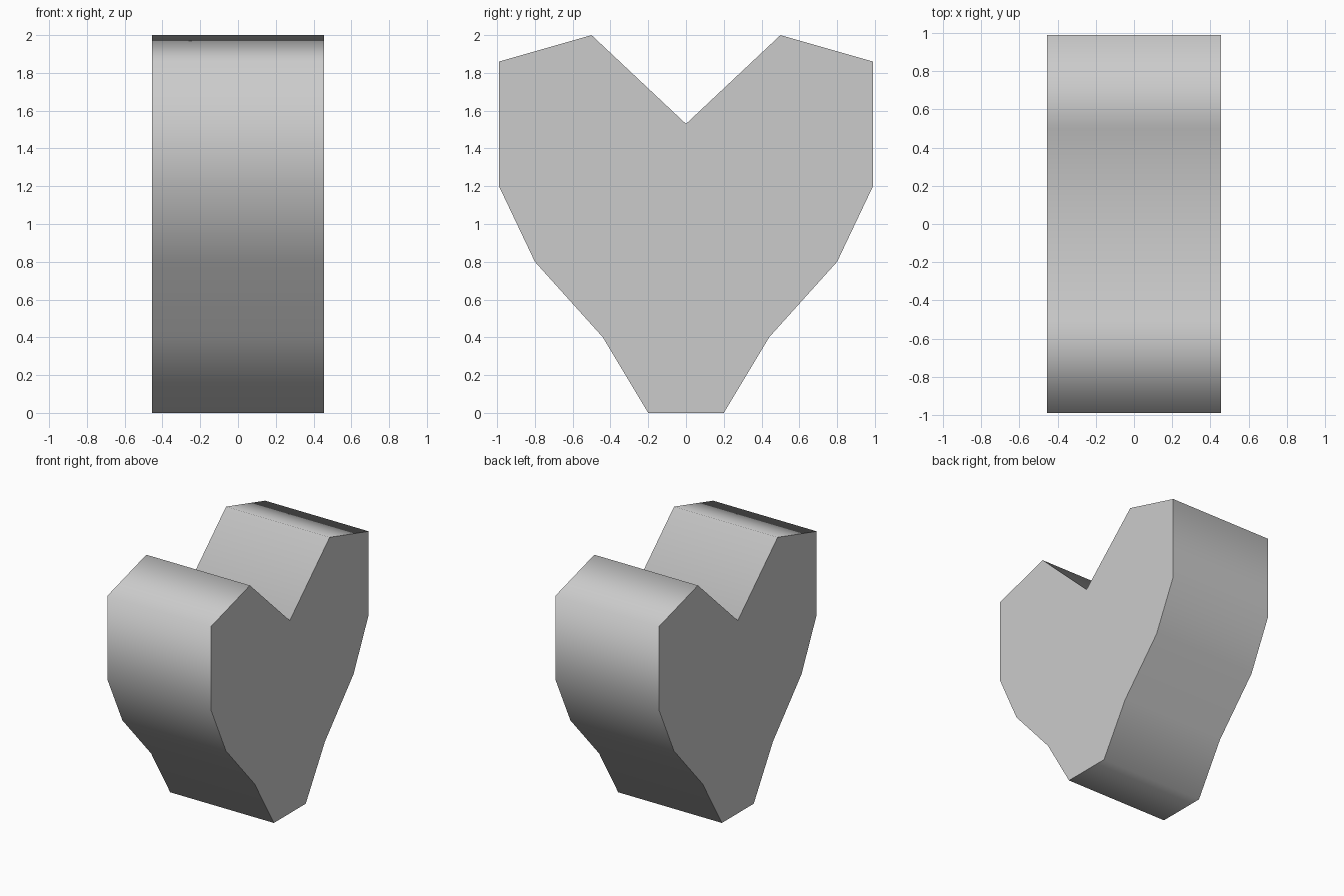
import bpy
import bmesh
import math

if "Cube" in bpy.data.objects:
    bpy.data.objects.remove(bpy.data.objects["Cube"])

HALF_WIDTH = 0.455

# Half of the heart outline (y, z), from the flat foot up to the notch
half = [(0.20, 0.0), (0.44, 0.40), (0.80, 0.80), (0.99, 1.20),
        (0.99, 1.86), (0.50, 2.0)]
notch = (0.0, 1.53)
outline = half + [notch] + [(-y, z) for y, z in reversed(half)]

# Heart block: one face extruded along x
bm = bmesh.new()
cap = bm.faces.new([bm.verts.new((-HALF_WIDTH, y, z)) for y, z in outline])
ext = bmesh.ops.extrude_face_region(bm, geom=[cap], use_keep_orig=True)
moved = [g for g in ext["geom"] if isinstance(g, bmesh.types.BMVert)]
bmesh.ops.translate(bm, verts=moved, vec=(2 * HALF_WIDTH, 0, 0))
bmesh.ops.recalc_face_normals(bm, faces=bm.faces)

mesh = bpy.data.meshes.new("heart_block")
bm.to_mesh(mesh)
bm.free()
heart = bpy.data.objects.new("heart_block", mesh)
bpy.context.collection.objects.link(heart)

# Rim is smooth, the two flat caps keep their sharp borders
bpy.context.view_layer.objects.active = heart
heart.select_set(True)
bpy.ops.object.shade_smooth_by_angle(angle=math.radians(88))
